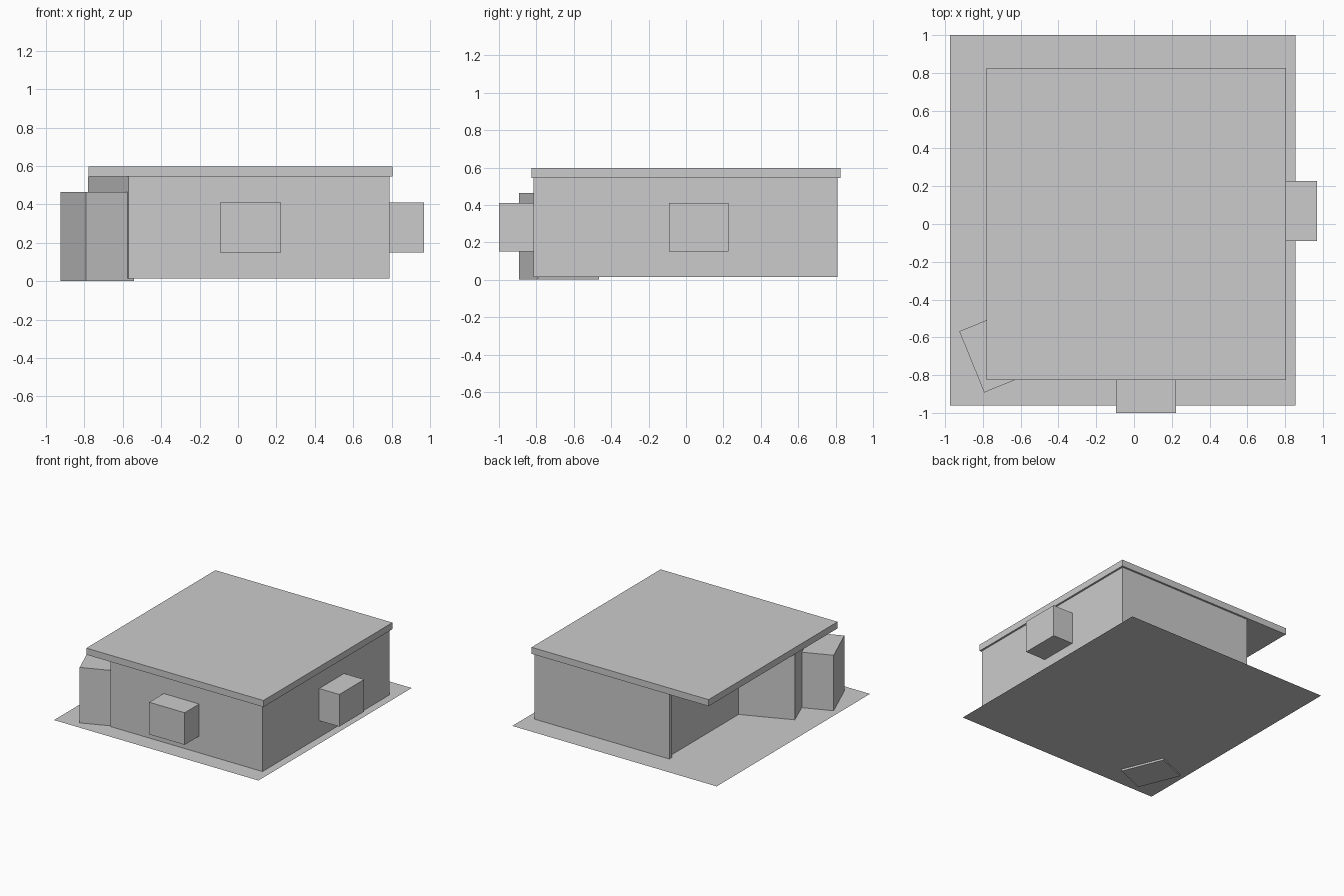
import bpy, bmesh, math

if "Cube" in bpy.data.objects:
    bpy.data.objects.remove(bpy.data.objects["Cube"])


def make(name, bm):
    bmesh.ops.recalc_face_normals(bm, faces=bm.faces)
    me = bpy.data.meshes.new(name)
    bm.to_mesh(me)
    bm.free()
    ob = bpy.data.objects.new(name, me)
    bpy.context.collection.objects.link(ob)
    return ob


def box(name, x0, x1, y0, y1, z0, z1):
    bm = bmesh.new()
    bmesh.ops.create_cube(bm, size=1)
    for v in bm.verts:
        v.co = ((x0 + x1) / 2 + v.co.x * (x1 - x0),
                (y0 + y1) / 2 + v.co.y * (y1 - y0),
                (z0 + z1) / 2 + v.co.z * (z1 - z0))
    return make(name, bm)


FLOOR_Z, WALL_TOP = 0.015, 0.545

# Ground sheet
bm = bmesh.new()
bm.faces.new([bm.verts.new((x, y, FLOOR_Z)) for x, y in
              ((-0.975, -0.96), (0.855, -0.96), (0.855, 1.0), (-0.975, 1.0))])
make("floor_sheet", bm)

# Walls: closed outline with a notched corner and an angled entrance wall
outline = [(-0.39, 0.81), (-0.39, -0.115), (-0.782, -0.275),
           (-0.57, -0.815), (0.79, -0.815), (0.79, 0.81)]
bm = bmesh.new()
low = [bm.verts.new((x, y, FLOOR_Z)) for x, y in outline]
high = [bm.verts.new((x, y, WALL_TOP)) for x, y in outline]
n = len(outline)
for i in range(n):
    j = (i + 1) % n
    bm.faces.new((low[i], low[j], high[j], high[i]))
walls = make("walls", bm)
solid = walls.modifiers.new("thickness", "SOLIDIFY")
solid.thickness = 0.035
solid.offset = -1
solid.use_even_offset = True

# Short return where the back wall runs past the side wall
box("back_wall_end", -0.418, -0.38, 0.775, 0.81, FLOOR_Z, WALL_TOP)

# Roof slab
box("roof_slab", -0.78, 0.805, -0.825, 0.825, WALL_TOP, 0.598)

# Window boxes
box("front_window", -0.095, 0.223, -1.0, -0.78, 0.15, 0.41)
box("side_window", 0.755, 0.97, -0.09, 0.228, 0.15, 0.41)

# Door box, turned square to the angled wall
door = box("door", 0, 0.27, -0.175, 0.175, 0.0, 0.464)
door.location = (-0.859, -0.73, 0)
door.rotation_euler.z = math.atan2(0.377, 0.926)
